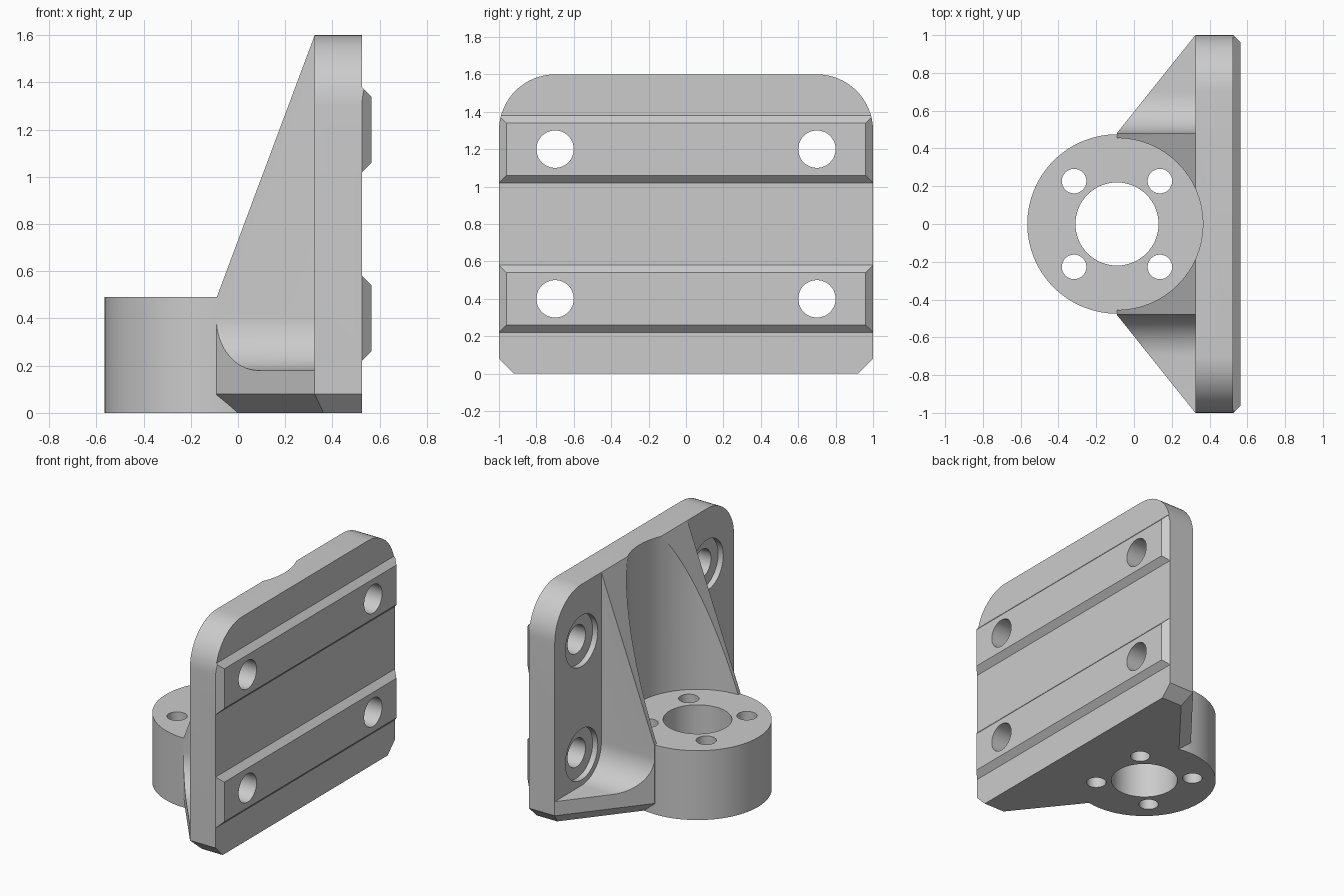
import bpy, bmesh
from math import sin, cos, pi, radians
from mathutils import Matrix, Vector

if "Cube" in bpy.data.objects:
    bpy.data.objects.remove(bpy.data.objects["Cube"])

grey = bpy.data.materials.new("plain_grey")
grey.use_nodes = True
grey.diffuse_color = (0.6, 0.6, 0.6, 1)
grey.node_tree.nodes["Principled BSDF"].inputs["Base Color"].default_value = (0.6, 0.6, 0.6, 1)

FRONT, BACK = 0.325, 0.525      # plate faces along x
HUB_X, HUB_R, HUB_H = -0.09, 0.475, 0.49
SIDE = 0.48                     # half width of the gusset


def loft(name, rings):
    """Closed solid through rings of equal point count."""
    bm = bmesh.new()
    rows = [[bm.verts.new(p) for p in ring] for ring in rings]
    n = len(rows[0])
    for a, b in zip(rows, rows[1:]):
        for i in range(n):
            j = (i + 1) % n
            bm.faces.new((a[i], a[j], b[j], b[i]))
    bm.faces.new(rows[0])
    bm.faces.new(rows[-1])
    bmesh.ops.recalc_face_normals(bm, faces=bm.faces)
    mesh = bpy.data.meshes.new(name)
    bm.to_mesh(mesh)
    bm.free()
    mesh.materials.append(grey)
    obj = bpy.data.objects.new(name, mesh)
    bpy.context.collection.objects.link(obj)
    return obj


def along_x(name, profile, x0, x1):
    return loft(name, [[(x, y, z) for y, z in profile] for x in (x0, x1)])


def arc(cy, cz, r, a0, a1, n=16):
    return [(cy + r * cos(radians(a0 + (a1 - a0) * i / n)),
             cz + r * sin(radians(a0 + (a1 - a0) * i / n))) for i in range(n + 1)]


def circle(cy, cz, r, n=64):
    return arc(cy, cz, r, 0, 360, n)[:-1]


def upright(name, x, y, r, z0, z1, n=64):
    return loft(name, [[(px, py, z) for px, py in circle(x, y, r, n)] for z in (z0, z1)])


def combine(target, other, operation):
    mod = target.modifiers.new("combine", "BOOLEAN")
    mod.operation, mod.object, mod.solver = operation, other, "EXACT"
    bpy.context.view_layer.objects.active = target
    bpy.ops.object.modifier_apply(modifier=mod.name)
    bpy.data.objects.remove(other)


def plan(wing_y, front_x, end_y, z):
    half = [(HUB_X, wing_y), (front_x, end_y), (BACK, end_y)]
    return [(x, y, z) for x, y in half] + [(x, -y, z) for x, y in reversed(half)]


# Full block with the tapered wings and chamfered underside
bracket = loft("mounting_bracket", [plan(0.354, 0.362, 0.92, 0),
                                    plan(0.482, FRONT, 1, 0.08),
                                    plan(0.482, FRONT, 1, 1.8)])

# Sloping front edge of the gussets
slope = [(-0.3, HUB_H), (HUB_X, HUB_H), (FRONT, 1.6), (FRONT, 2), (-0.3, 2)]
combine(bracket, loft("slope_cutter", [[(x, y, z) for x, z in slope] for y in (-2, 2)]),
        "DIFFERENCE")

# Filleted pockets beside the gussets
for s in (-1, 1):
    pocket = [(SIDE, 2), (1.2, 2), (1.2, 0.18)] + arc(0.7, 0.4, 0.22, 270, 180)
    combine(bracket, along_x("pocket_cutter", [(s * y, z) for y, z in pocket], -0.3, FRONT),
            "DIFFERENCE")

# Bevelled rails on the plate, run past the ends and trimmed below
for z in (0.4, 1.2):
    rings = []
    for x, grow in ((BACK - 0.02, 0.06), (BACK + 0.04, 0)):
        w, h = 0.96 + grow, 0.14 + grow
        rings.append([(x, -w, z - h), (x, w, z - h), (x, w, z + h), (x, -w, z + h)])
    combine(bracket, loft("rail", rings), "UNION")

# Rounded plate outline
outline = [(-1, -0.1), (1, -0.1)] + arc(0.7, 1.3, 0.3, 0, 90) + arc(-0.7, 1.3, 0.3, 90, 180)
combine(bracket, along_x("outline_trim", outline, -1, 1), "INTERSECT")

# Curved clearance channel, then the round hub
combine(bracket, upright("channel_cutter", HUB_X, 0, 0.455, 0.3, 2), "DIFFERENCE")
combine(bracket, upright("hub", HUB_X, 0, HUB_R, 0, HUB_H), "UNION")

# Hub bore and its four screw holes
combine(bracket, upright("bore_cutter", HUB_X, 0, 0.22, -1, 2), "DIFFERENCE")
for sx in (-1, 1):
    for sy in (-1, 1):
        combine(bracket, upright("screw_cutter", HUB_X + sx * 0.227, sy * 0.227, 0.065, -1, 0.6, 32),
                "DIFFERENCE")

# Counterbored plate holes
for y in (-0.7, 0.7):
    for z in (0.4, 1.2):
        combine(bracket, along_x("hole_cutter", circle(y, z, 0.1, 48), 0.2, 1), "DIFFERENCE")
        combine(bracket, along_x("counterbore_cutter", circle(y, z, 0.18, 48), 0.2, FRONT + 0.04),
                "DIFFERENCE")

# Smooth curves, crisp edges
bpy.ops.object.select_all(action="DESELECT")
bracket.select_set(True)
bpy.context.view_layer.objects.active = bracket
bpy.ops.object.shade_smooth_by_angle(angle=radians(25))
